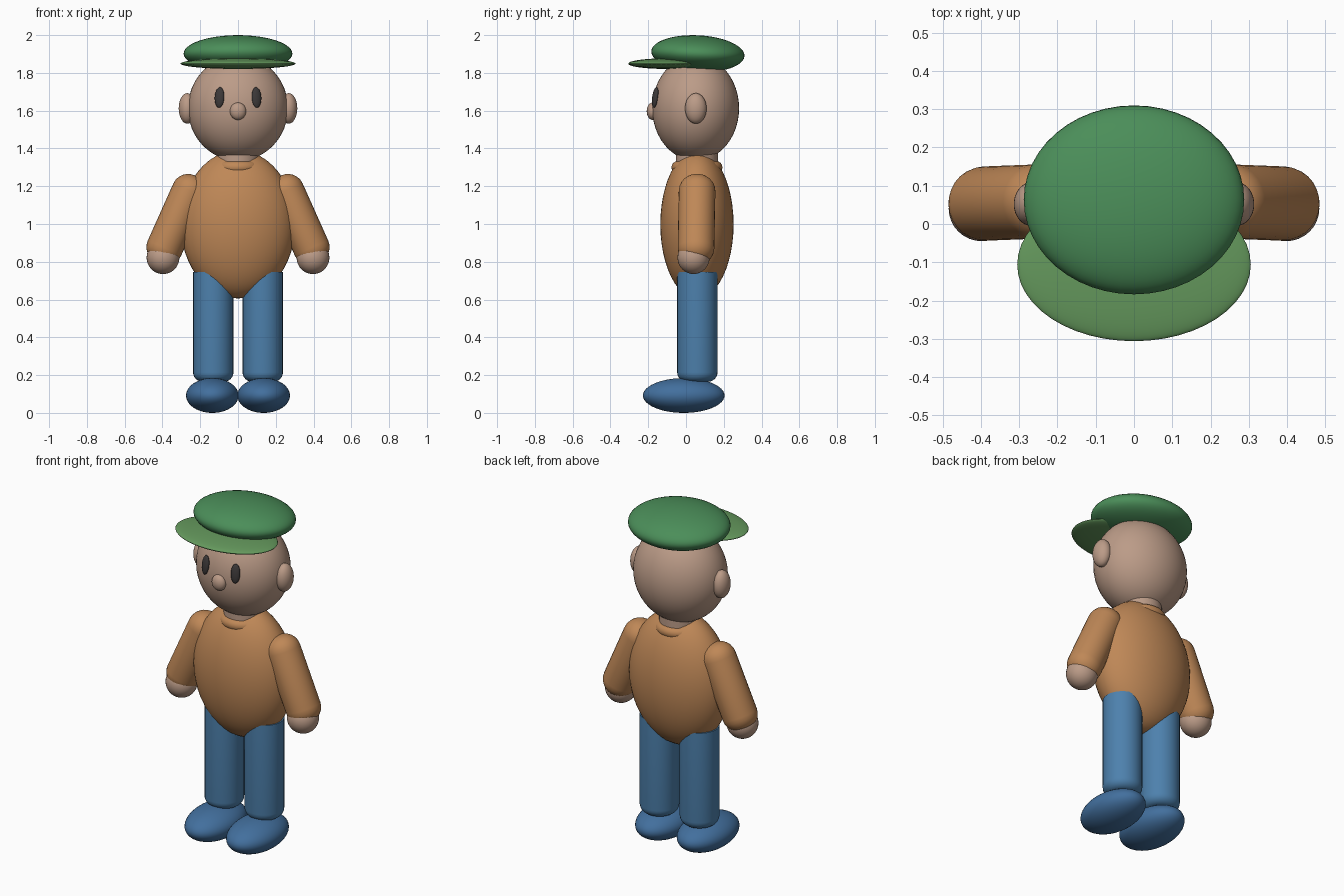
import bpy
import bmesh
from math import radians
from mathutils import Vector

if "Cube" in bpy.data.objects:
    bpy.data.objects.remove(bpy.data.objects["Cube"])


def material(name, rgb):
    m = bpy.data.materials.new(name)
    m.diffuse_color = (*rgb, 1)
    m.use_nodes = True
    m.node_tree.nodes["Principled BSDF"].inputs["Base Color"].default_value = m.diffuse_color
    return m


SKIN = material("skin", (0.50, 0.33, 0.245))
ORANGE = material("orange", (0.52, 0.245, 0.095))
BLUE = material("blue", (0.075, 0.22, 0.42))
DARK_BLUE = material("dark_blue", (0.055, 0.16, 0.34))
GREEN = material("green", (0.07, 0.27, 0.10))
LIGHT_GREEN = material("light_green", (0.13, 0.32, 0.11))
DARK = material("dark", (0.045, 0.04, 0.04))


def finish(obj, name, mat, angle=40):
    obj.name = name
    obj.data.materials.append(mat)
    bpy.ops.object.shade_smooth_by_angle(angle=radians(angle))
    return obj


def ellipsoid(name, mat, centre, radii, tilt=0, turn=0, segs=48):
    bpy.ops.mesh.primitive_uv_sphere_add(
        segments=segs, ring_count=segs // 2, radius=1, location=centre,
        rotation=(radians(tilt), 0, radians(turn)))
    obj = bpy.context.object
    obj.scale = radii
    return finish(obj, name, mat, 80)


def tube(name, mat, start, end, radius, bevel=0.05, both=True):
    """Cylinder from start to end with rounded rims (end rim only if not both)."""
    a, b = Vector(start), Vector(end)
    bpy.ops.mesh.primitive_cylinder_add(vertices=28, radius=radius,
                                        depth=(b - a).length, location=(a + b) / 2)
    obj = bpy.context.object
    obj.rotation_euler = (b - a).to_track_quat('Z', 'Y').to_euler()
    if bevel:
        bm = bmesh.new()
        bm.from_mesh(obj.data)
        rims = [e for e in bm.edges
                if abs(e.verts[0].co.z - e.verts[1].co.z) < 1e-5
                and (both or e.verts[0].co.z > 0)]
        bmesh.ops.bevel(bm, geom=rims, offset=bevel, segments=6, profile=0.5,
                        affect='EDGES')
        bm.to_mesh(obj.data)
        bm.free()
    return finish(obj, name, mat)


# Torso, collar and neck
ellipsoid("torso", ORANGE, (0, 0.058, 0.998), (0.303, 0.194, 0.392))
bpy.ops.mesh.primitive_torus_add(major_radius=0.102, minor_radius=0.033,
                                 major_segments=48, minor_segments=16,
                                 location=(0, 0.058, 1.3))
finish(bpy.context.object, "collar", ORANGE, 80)
tube("neck", SKIN, (0, 0.058, 1.25), (0, 0.058, 1.42), 0.112, bevel=0)

# Head and nose
ellipsoid("head", SKIN, (0, 0.051, 1.613), (0.265, 0.23, 0.278))
ellipsoid("nose", SKIN, (0, -0.177, 1.597), (0.043, 0.031, 0.046), segs=32)

# Flat cap
ellipsoid("cap_crown", GREEN, (0, 0.063, 1.902), (0.288, 0.247, 0.097), tilt=-3)
ellipsoid("cap_brim", LIGHT_GREEN, (0, -0.106, 1.849), (0.305, 0.2, 0.028))

# Paired parts
for side, s in (("left", 1), ("right", -1)):
    ellipsoid(side + "_eye", DARK, (s * 0.098, -0.163, 1.67),
              (0.026, 0.015, 0.055), tilt=-8, turn=s * 18, segs=32)
    ellipsoid(side + "_ear", SKIN, (s * 0.268, 0.052, 1.612),
              (0.046, 0.057, 0.081), segs=32)
    tube(side + "_sleeve", ORANGE, (s * 0.219, 0.06, 1.253),
         (s * 0.424, 0.052, 0.795), 0.097, bevel=0.085)
    ellipsoid(side + "_hand", SKIN, (s * 0.397, 0.04, 0.822),
              (0.087, 0.085, 0.087), segs=32)
    tube(side + "_leg", BLUE, (s * 0.131, 0.06, 0.745),
         (s * 0.131, 0.06, 0.165), 0.107, both=False)
    ellipsoid(side + "_shoe", DARK_BLUE, (s * 0.136, -0.012, 0.092),
              (0.139, 0.216, 0.092))
